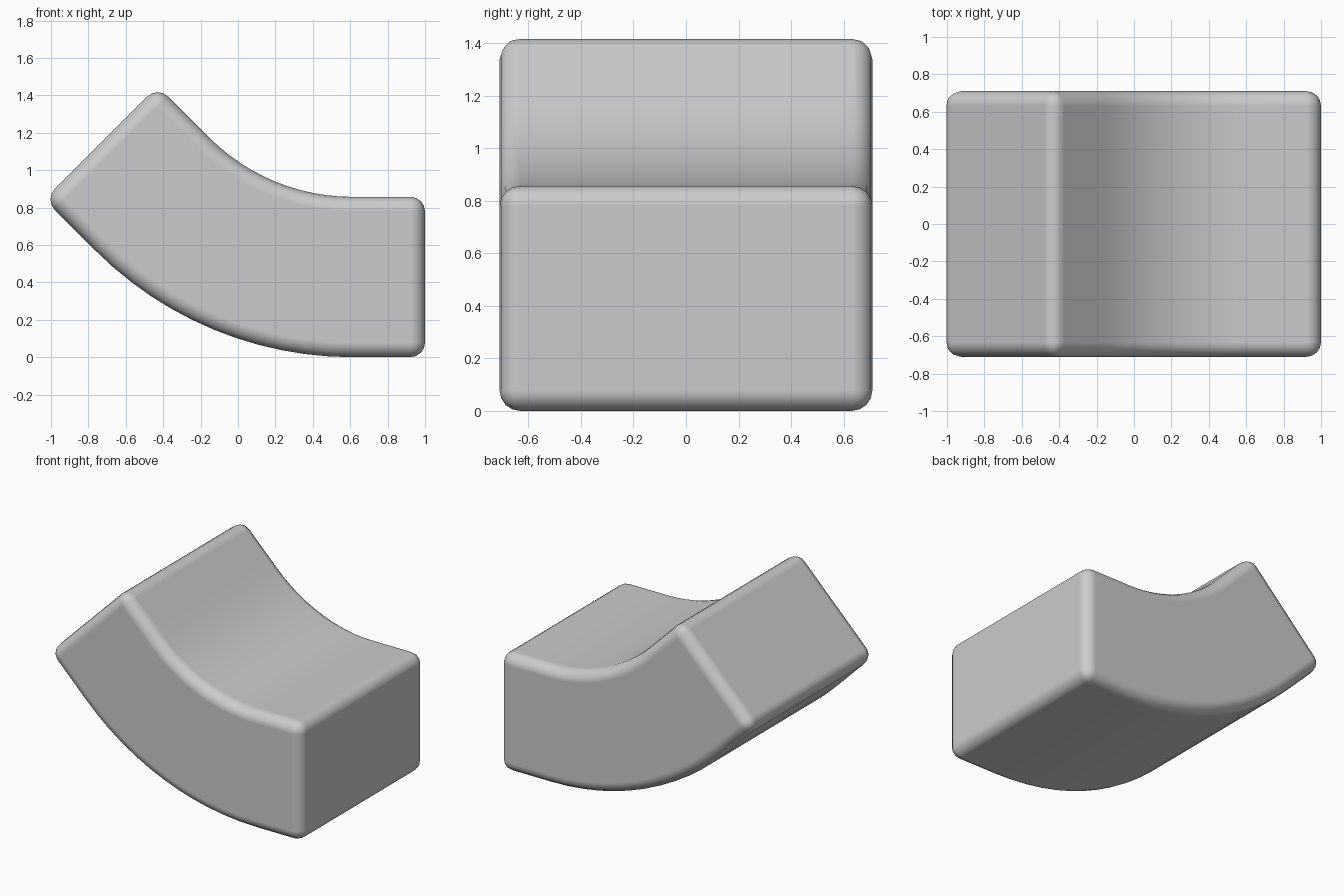
import bpy, bmesh
from math import sin, cos, pi

if "Cube" in bpy.data.objects:
    bpy.data.objects.remove(bpy.data.objects["Cube"])

H, W = 0.857, 1.42      # section height and depth
R, L = 1.941, 0.388     # outer bend radius, straight length at each end
BEND, STEPS = pi / 4, 12
CX = 1 - L              # bend centre x (its z is R)

# Stations along the bottom: point plus direction angle
stations = [(1.0, 0.0, 0.0)]
for i in range(STEPS + 1):
    a = BEND * i / STEPS
    stations.append((CX - R * sin(a), R - R * cos(a), a))
x, z, a = stations[-1]
stations.append((x - L * cos(a), z + L * sin(a), a))

# Rectangular section swept along the bend
bm = bmesh.new()
rings = []
for x, z, a in stations:
    tx, tz = x + H * sin(a), z + H * cos(a)
    rings.append([bm.verts.new(p) for p in (
        (x, -W / 2, z), (x, W / 2, z), (tx, W / 2, tz), (tx, -W / 2, tz))])
for r0, r1 in zip(rings, rings[1:]):
    for k in range(4):
        bm.faces.new((r0[k], r0[(k + 1) % 4], r1[(k + 1) % 4], r1[k]))
bm.faces.new(rings[0])
bm.faces.new(rings[-1])
bmesh.ops.recalc_face_normals(bm, faces=bm.faces)
mesh = bpy.data.meshes.new("curved_block")
bm.to_mesh(mesh)
bm.free()
block = bpy.data.objects.new("curved_block", mesh)
bpy.context.collection.objects.link(block)

# Rounded edges and smooth shading
bpy.context.view_layer.objects.active = block
block.select_set(True)
bpy.ops.object.shade_smooth()
bev = block.modifiers.new("rounded_edges", 'BEVEL')
bev.width = 0.078
bev.segments = 4
bev.limit_method = 'ANGLE'
bev.angle_limit = pi / 6
bev.harden_normals = True
